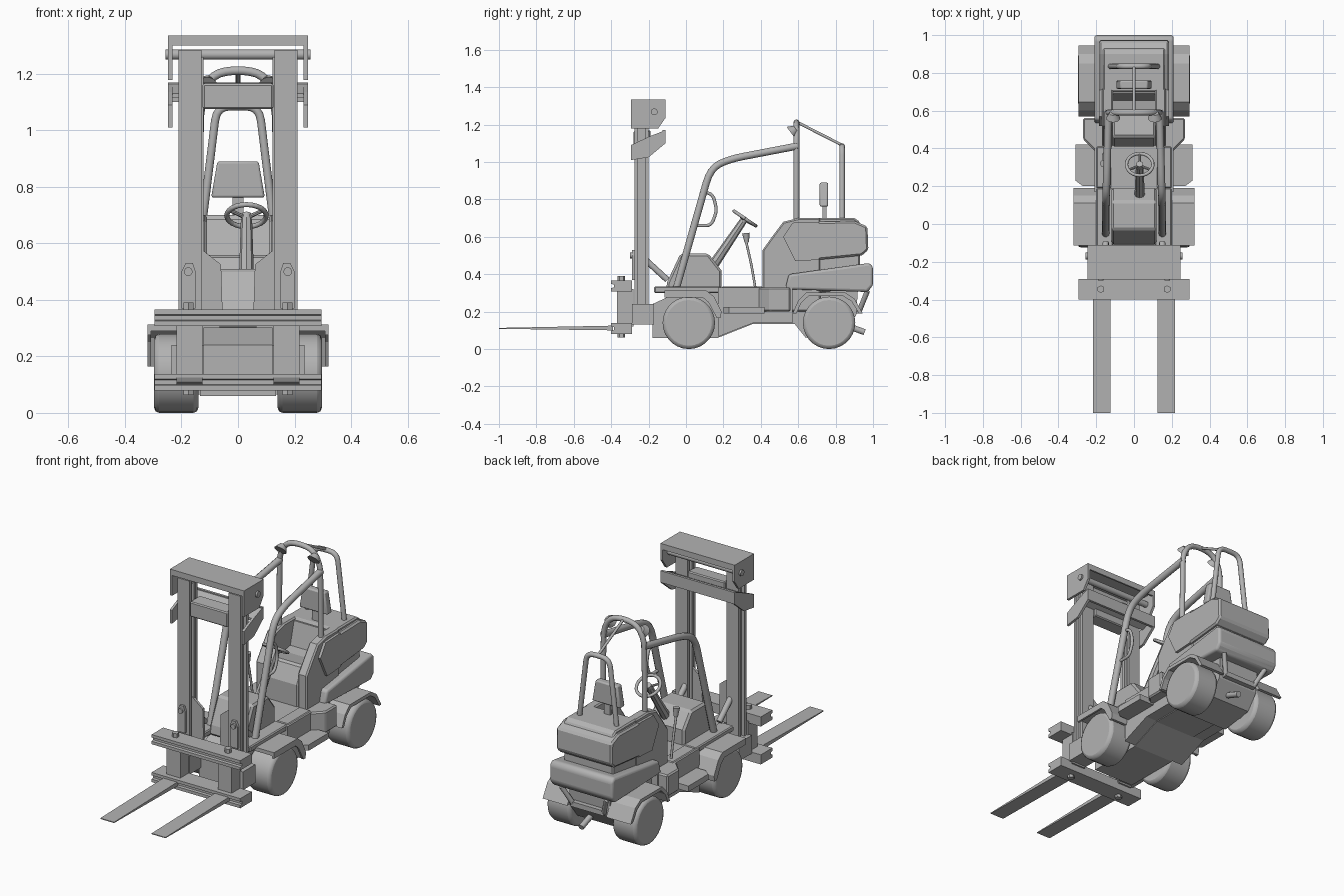
import bpy, bmesh, math
from mathutils import Vector

cube = bpy.data.objects.get("Cube")
if cube:
    bpy.data.objects.remove(cube, do_unlink=True)

grey = bpy.data.materials.new("plain grey")
grey.use_nodes = True
grey.diffuse_color = (0.45, 0.45, 0.45, 1)
grey.node_tree.nodes["Principled BSDF"].inputs["Base Color"].default_value = (0.45, 0.45, 0.45, 1)
SIDES = (("left", 1), ("right", -1))


def finish(ob, smooth_angle=0):
    ob.data.materials.clear()
    ob.data.materials.append(grey)
    bpy.ops.object.select_all(action='DESELECT')
    ob.select_set(True)
    bpy.context.view_layer.objects.active = ob
    if smooth_angle:
        bpy.ops.object.shade_smooth_by_angle(angle=math.radians(smooth_angle))
    return ob


def from_bmesh(name, bm, bevel=0, smooth=False, segments=1):
    bmesh.ops.recalc_face_normals(bm, faces=bm.faces)
    mesh = bpy.data.meshes.new(name)
    bm.to_mesh(mesh)
    bm.free()
    ob = bpy.data.objects.new(name, mesh)
    bpy.context.collection.objects.link(ob)
    if bevel:
        mod = ob.modifiers.new("edges", 'BEVEL')
        mod.width, mod.segments = bevel, segments
        mod.limit_method, mod.angle_limit = 'ANGLE', math.radians(40)
    return finish(ob, 35 if smooth else 0)


def prism(name, pts, a, b, axis='x', bevel=0, **kw):
    """Extrude a profile from a to b along an axis."""
    place = {'x': lambda p, d: (d, p[0], p[1]),
             'y': lambda p, d: (p[0], d, p[1]),
             'z': lambda p, d: (p[0], p[1], d)}[axis]
    bm = bmesh.new()
    low = [bm.verts.new(place(p, a)) for p in pts]
    high = [bm.verts.new(place(p, b)) for p in pts]
    bm.faces.new(low)
    bm.faces.new(high)
    for i in range(len(pts)):
        j = (i + 1) % len(pts)
        bm.faces.new((low[i], low[j], high[j], high[i]))
    return from_bmesh(name, bm, bevel, **kw)


def box(name, x, y, z, bevel=0, **kw):
    return prism(name, [(y[0], z[0]), (y[1], z[0]), (y[1], z[1]), (y[0], z[1])], x[0], x[1], 'x', bevel, **kw)


def rod(name, start, end, r1, r2=None, segments=16, bevel=0):
    start, end = Vector(start), Vector(end)
    bm = bmesh.new()
    bmesh.ops.create_cone(bm, cap_ends=True, segments=segments, radius1=r1,
                          radius2=r1 if r2 is None else r2, depth=(end - start).length)
    bm.transform((end - start).to_track_quat('Z', 'Y').to_matrix().to_4x4())
    bmesh.ops.translate(bm, verts=bm.verts, vec=(start + end) / 2)
    return from_bmesh(name, bm, bevel, True, 2)


def tube(name, pts, radius, fillet=0.05):
    """Round tube along a path with filleted corners."""
    pts = [Vector(p) for p in pts]
    path = [pts[0]]
    for a, b, c in zip(pts, pts[1:], pts[2:]):
        p = b + (a - b).normalized() * min(fillet, (a - b).length / 2)
        q = b + (c - b).normalized() * min(fillet, (c - b).length / 2)
        path += [p.lerp(b, t).lerp(b.lerp(q, t), t) for t in (0, .25, .5, .75, 1)]
    path.append(pts[-1])
    cu = bpy.data.curves.new(name, 'CURVE')
    cu.dimensions, cu.bevel_depth, cu.bevel_resolution, cu.use_fill_caps = '3D', radius, 3, True
    sp = cu.splines.new('POLY')
    sp.points.add(len(path) - 1)
    for point, co in zip(sp.points, path):
        point.co = (*co, 1)
    ob = bpy.data.objects.new(name, cu)
    bpy.context.collection.objects.link(ob)
    finish(ob)
    bpy.ops.object.convert(target='MESH')
    return finish(bpy.context.view_layer.objects.active, 60)


# Chassis and floor
prism("chassis", [(-.18, .06), (.17, .06), (.36, .135), (.58, .135), (.64, .06), (.84, .09), (.91, .18),
                  (.92, .33), (.42, .33), (.2, .3), (-.05, .3), (-.18, .24)], -.135, .135)
prism("middle_body", [(.17, .065), (.36, .14), (.57, .14), (.57, .33), (.17, .33)], -.21, .21)
box("front_axle", (-.24, .24), (-.05, .08), (.08, .24))
box("rear_axle", (-.2, .2), (.7, .83), (.09, .2))

# Front cowl
prism("front_cowl", [(-.11, .3), (-.1, .36), (-.03, .51), (.12, .51), (.19, .42), (.19, .3)], -.12, .12, bevel=.012)

# Engine hood with side walls around the seat well
prism("hood", [(.7, .3), (.7, .695), (.71, .7), (.9, .7), (.93, .68), (.93, .33)], -.165, .165, bevel=.008)
prism("seat_base", [(.41, .3), (.41, .46), (.46, .56), (.6, .54), (.6, .3)], -.115, .115, bevel=.012)
prism("seat_back", [(.59, .3), (.59, .54), (.655, .55), (.69, .685), (.71, .685), (.71, .3)], -.115, .115)
prism("rear_shell", [(.69, .68), (.69, .475), (.94, .5), (.975, .53), (.97, .655), (.9, .685)],
      -.185, .185, bevel=.01)
prism("rear_counterweight", [(.53, .32), (.55, .4), (.98, .46), (1, .44), (1, .34), (.97, .305)],
      -.21, .21, bevel=.02, smooth=True, segments=3)

for side, s in SIDES:
    prism(side + "_hood_wall", [(.41, .2), (.41, .53), (.46, .6), (.52, .68), (.6, .7), (.72, .7), (.72, .2)],
          s * .11, s * .17, bevel=.008)
    prism(side + "_shell_panel", [(.52, .6), (.585, .47), (.71, .477), (.71, .68), (.57, .675)], s * .16, s * .185)

    # Wheels, fenders and steps
    for end, y in (("front", .015), ("rear", .765)):
        rod(f"{side}_{end}_wheel", (s * .14, y, .14), (s * .297, y, .14), .14, segments=28, bevel=.018)
        rod(f"{side}_{end}_hub", (s * .1, y, .14), (s * .15, y, .14), .06)
    prism(side + "_front_fender", [(-.115, .29), (-.115, .312), (.11, .312), (.15, .28), (.19, .2), (.185, .165),
                                   (.17, .165), (.135, .265), (.1, .293)], s * .125, s * .318)
    prism(side + "_fender_lip", [(-.115, .275), (-.115, .312), (.11, .312), (.15, .28), (.19, .2), (.185, .165),
                                 (.165, .165), (.12, .25), (.09, .275)], s * .308, s * .32)
    box(side + "_fender_shelf", (s * .11, s * .2), (-.17, .19), (.3, .335), .006)
    prism(side + "_rear_fender", [(.57, .19), (.6, .26), (.645, .303), (.85, .303), (.9, .27), (.945, .19),
                                  (.925, .19), (.885, .255), (.84, .283), (.655, .283), (.615, .245), (.59, .19)],
          s * .13, s * .293)
    prism(side + "_step", [(s * .14, .2), (s * .27, .2), (s * .31, .23), (s * .31, .42), (s * .19, .42),
                           (s * .14, .36)], .19, .225, 'z')
    prism(side + "_side_tank", [(s * .14, .38), (s * .2, .38), (s * .27, .45), (s * .27, .56), (s * .14, .56)],
          .2, .33, 'z', .008)
    box(side + "_floor_ledge", (s * .12, s * .2), (.19, .41), (.25, .335), .006)

    # Safety cage pillars and lamps
    tube(side + "_front_pillar", [(s * .15, -.05, .33), (s * .148, .13, .965), (s * .145, .23, 1.015),
                                  (s * .135, .595, 1.085)], .02, .08)
    rod(side + "_lamp", (s * .11, .587, 1.178), (s * .11, .56, 1.158), .02, .037)

    # Mast rails with a groove on both sides
    prism(side + "_mast_rail", [(s * .21, -.275), (s * .21, -.257), (s * .188, -.257), (s * .188, -.218),
                                (s * .21, -.218), (s * .21, -.2), (s * .13, -.2), (s * .13, -.218),
                                (s * .165, -.218), (s * .165, -.257), (s * .13, -.257), (s * .13, -.275)],
          .13, 1.285, 'z')
    box(side + "_inner_rail", (s * .122, s * .17), (-.245, -.23), (.13, 1.26))
    box(side + "_mast_foot", (s * .12, s * .235), (-.29, -.17), (.13, .24))
    prism(side + "_mast_gusset", [(s * .2, .37), (s * .2, .5), (s * .185, .53), (s * .16, .53), (s * .15, .5),
                                  (s * .15, .37)], -.29, -.27, 'y')
    prism(side + "_rail_gusset", [(s * .13, .3), (s * .13, .58), (s * .06, .525), (s * .055, .37), (s * .065, .3)],
          -.25, -.235, 'y')
    rod(side + "_gusset_bolt", (s * .176, -.3, .5), (s * .176, -.28, .5), .015)
    tube(side + "_tilt_cylinder", [(s * .15, -.22, .48), (s * .15, -.1, .37)], .017)
    prism(side + "_mast_cap_side", [(-.295, 1.335), (-.11, 1.335), (-.11, 1.235), (-.15, 1.178), (-.295, 1.178)],
          s * .232, s * .247)
    prism(side + "_cross_bracket_side", [(-.295, 1.01), (-.295, 1.09), (-.2, 1.135), (-.11, 1.17), (-.11, 1.1),
                                         (-.2, 1.025)], s * .232, s * .247)

    # Forks and their uprights
    prism(side + "_fork", [(-1, .108), (-1, .113), (-.39, .125), (-.39, .1)], s * .125, s * .217)
    prism(side + "_fork_upright", [(-.37, .12), (-.37, .32), (-.28, .32), (-.28, .12)], s * .125, s * .217)
    for i, z in enumerate((.075, .145, .378)):
        rod(f"{side}_carriage_bolt_{i}", (s * .175, -.345, z - .012), (s * .175, -.345, z + .012), .02, segments=6)

# Mast cross members
box("mast_cap_top", (-.247, .247), (-.295, -.11), (1.322, 1.335))
for name, y in (("front", -.295), ("rear", -.12)):
    box(f"mast_cap_{name}_lip", (-.247, .247), (y, y + .01), (1.3, 1.335))
rod("mast_pin", (-.257, -.17, 1.268), (.257, -.17, 1.268), .018)
box("cross_bracket_rear", (-.247, .247), (-.125, -.11), (1.1, 1.17))
prism("cross_bracket_top", [(-.2, 1.13), (-.11, 1.17), (-.11, 1.155), (-.2, 1.115)], -.24, .24)
prism("cross_bracket_front", [(-.28, 1.075), (-.28, 1.165), (-.19, 1.17), (-.19, 1.075)], -.125, .125, bevel=.006)

# Grooved carriage bars
for name, z in (("lower", .08), ("upper", .308)):
    prism(name + "_carriage_bar", [(-.4, z), (-.29, z), (-.29, z + .058), (-.4, z + .058), (-.4, z + .04),
                                   (-.385, z + .037), (-.385, z + .021), (-.4, z + .018)], -.295, .295)

# Cage hoops
tube("main_hoop", [(-.14, .59, .68), (-.135, .59, 1.12), (-.09, .59, 1.2), (0, .59, 1.215), (.09, .59, 1.2),
                   (.135, .59, 1.12), (.14, .59, .68)], .016, .05)
tube("rear_hoop", [(-.125, .835, .68), (-.075, .835, 1.085), (.075, .835, 1.085), (.125, .835, .68)], .015, .05)
tube("hoop_brace", [(0, .59, 1.215), (0, .835, 1.09)], .008)
tube("grab_handle", [(.148, .1, .84), (.148, .145, .825), (.148, .165, .74), (.148, .135, .66), (.148, .05, .66)],
     .009, .03)

# Backrest
prism("backrest", [(-.095, .762), (.095, .762), (.073, .89), (-.073, .89)], .715, .76, 'y', .008,
      smooth=True, segments=2)
box("backrest_post", (-.02, .02), (.73, .75), (.68, .8))

# Steering wheel and column
center, axis = Vector((.03, .315, .698)), Vector((0, .56, .83)).normalized()
across, along = Vector((1, 0, 0)), axis.cross(Vector((1, 0, 0)))


def on_wheel(angle, r=.07):
    return center + (across * math.cos(angle) + along * math.sin(angle)) * r


tube("steering_rim", [on_wheel(i * math.tau / 24) for i in range(25)], .009, .001)
for i in range(3):
    rod(f"steering_spoke_{i}", center - axis * .01, on_wheel(math.pi / 2 + i * math.tau / 3), .007, segments=8)
rod("steering_hub", center - axis * .02, center + axis * .005, .018)
rod("steering_column", (.03, .14, .44), center - axis * .02, .028, .02, segments=8)

# Control lever
tube("control_lever", [(-.16, .37, .33), (-.16, .35, .45), (-.16, .32, .58)], .007)
rod("lever_knob", (-.16, .325, .57), (-.16, .32, .62), .012, .02)

# Tow frame and tail pipe
box("tow_bar", (-.11, .11), (.91, .94), (.19, .22))
for side, s in SIDES:
    tube(side + "_tow_post", [(s * .15, .97, .31), (s * .1, .925, .2)], .014)
tube("tail_pipe", [(.03, .86, .125), (.03, .955, .09)], .017)
